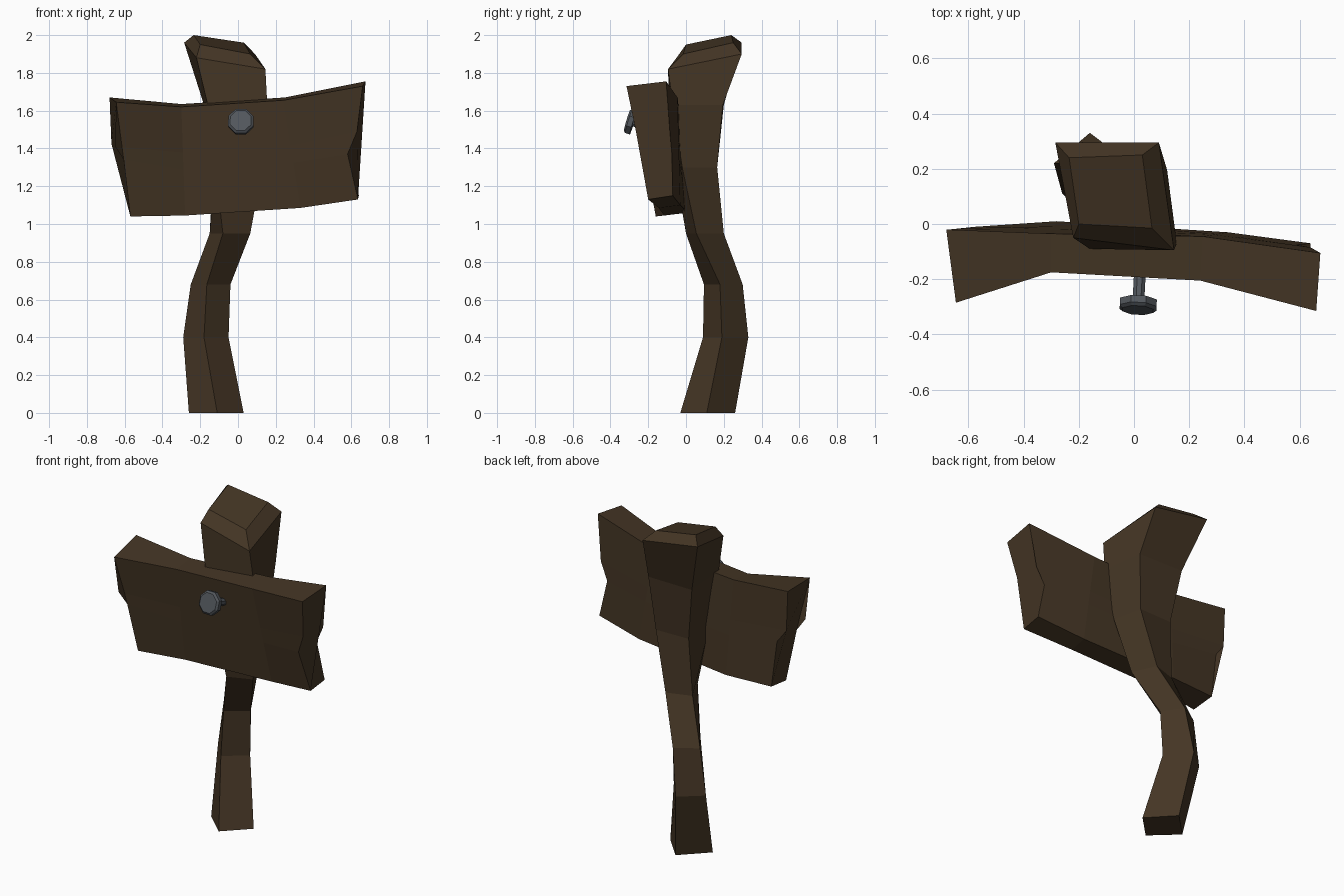
import bpy, bmesh, math
from mathutils import Vector


def material(name, rgb):
    m = bpy.data.materials.new(name)
    m.diffuse_color = (*rgb, 1)
    return m


WOOD = material("dark wood", (0.058, 0.036, 0.018))
METAL = material("grey metal", (0.085, 0.095, 0.108))


def finish(bm, name, mat):
    bmesh.ops.recalc_face_normals(bm, faces=bm.faces)
    me = bpy.data.meshes.new(name)
    bm.to_mesh(me)
    bm.free()
    me.materials.append(mat)
    ob = bpy.data.objects.new(name, me)
    bpy.context.collection.objects.link(ob)
    return ob


def loft(rings, name, mat):
    """Skin a list of equal-length closed rings and cap both ends."""
    bm = bmesh.new()
    vs = [[bm.verts.new(p) for p in r] for r in rings]
    n = len(vs[0])
    for a, b in zip(vs, vs[1:]):
        for i in range(n):
            j = (i + 1) % n
            bm.faces.new((a[i], a[j], b[j], b[i]))
    bm.faces.new(vs[0][::-1])
    bm.faces.new(vs[-1])
    return finish(bm, name, mat)


# Crooked post: twisting four-sided sections, front / right / back / left corners
sections = [
    (0.00, (-0.11, -0.03), (0.03, 0.11), (-0.11, 0.26), (-0.26, 0.11)),
    (0.40, (-0.18, 0.09), (-0.05, 0.19), (-0.16, 0.33), (-0.29, 0.22)),
    (0.68, (-0.165, 0.095), (-0.04, 0.18), (-0.12, 0.30), (-0.25, 0.22)),
    (0.95, (-0.08, 0.00), (0.065, 0.055), (0.00, 0.20), (-0.15, 0.15)),
    (1.30, (-0.12, -0.06), (0.13, -0.02), (0.09, 0.165), (-0.13, 0.16)),
    (1.63, (-0.16, -0.09), (0.155, -0.07), (0.12, 0.195), (-0.18, 0.20)),
]
rings = [[(x, y, s[0]) for x, y in s[1:]] for s in sections]
# tilted, bevelled post top
rings.append([(-0.22, -0.05, 1.88), (0.145, -0.095, 1.82), (0.09, 0.295, 1.90), (-0.285, 0.295, 1.96)])
rings.append([(-0.20, 0.0, 1.95), (0.065, -0.015, 1.90), (0.03, 0.25, 1.96), (-0.235, 0.24, 2.0)])
loft(rings, "post", WOOD)


# Sign board: bowed columns from left to right, each with four heights
def column(front, back):
    return front + back[::-1]


def straight(top, bottom):
    a, b = Vector(top), Vector(bottom)
    return [tuple(a.lerp(b, t)) for t in (0, 0.42, 0.58, 1)]


board = [
    column([(-0.645, -0.285, 1.645), (-0.65, -0.235, 1.41), (-0.605, -0.215, 1.34), (-0.57, -0.16, 1.04)],
           [(-0.68, -0.02, 1.67), (-0.67, -0.02, 1.425), (-0.61, -0.015, 1.345), (-0.575, -0.01, 1.06)]),
    column(straight((-0.30, -0.175, 1.62), (-0.28, -0.115, 1.045)),
           straight((-0.30, -0.035, 1.635), (-0.28, 0.01, 1.06))),
    column(straight((0.24, -0.205, 1.655), (0.33, -0.145, 1.085)),
           straight((0.25, -0.045, 1.67), (0.34, -0.03, 1.10))),
    column([(0.66, -0.315, 1.73), (0.63, -0.265, 1.49), (0.58, -0.24, 1.37), (0.635, -0.20, 1.13)],
           [(0.675, -0.105, 1.755), (0.64, -0.085, 1.48), (0.59, -0.075, 1.375), (0.64, -0.07, 1.15)]),
]
loft(board, "sign_board", WOOD)


# Bolt: turned profile along a slightly raised axis (distance, radius)
def turned(origin, axis, profile, sides, name, mat):
    q = Vector(axis).normalized().to_track_quat('Z', 'Y')
    o = Vector(origin)
    rs = [[o + q @ Vector((r * math.cos(a), r * math.sin(a), d))
           for a in (2 * math.pi * (i + 0.5) / sides for i in range(sides))] for d, r in profile]
    return loft(rs, name, mat)


AXIS = (-0.05, -0.95, 0.29)
HEAD = (0.016, -0.278, 1.538)
turned(HEAD, AXIS, [(-0.14, 0.023), (0.005, 0.023)], 8, "bolt_shaft", METAL)
turned(HEAD, AXIS, [(0, 0.072), (0.026, 0.072), (0.036, 0.06)], 8, "bolt_head", METAL)
